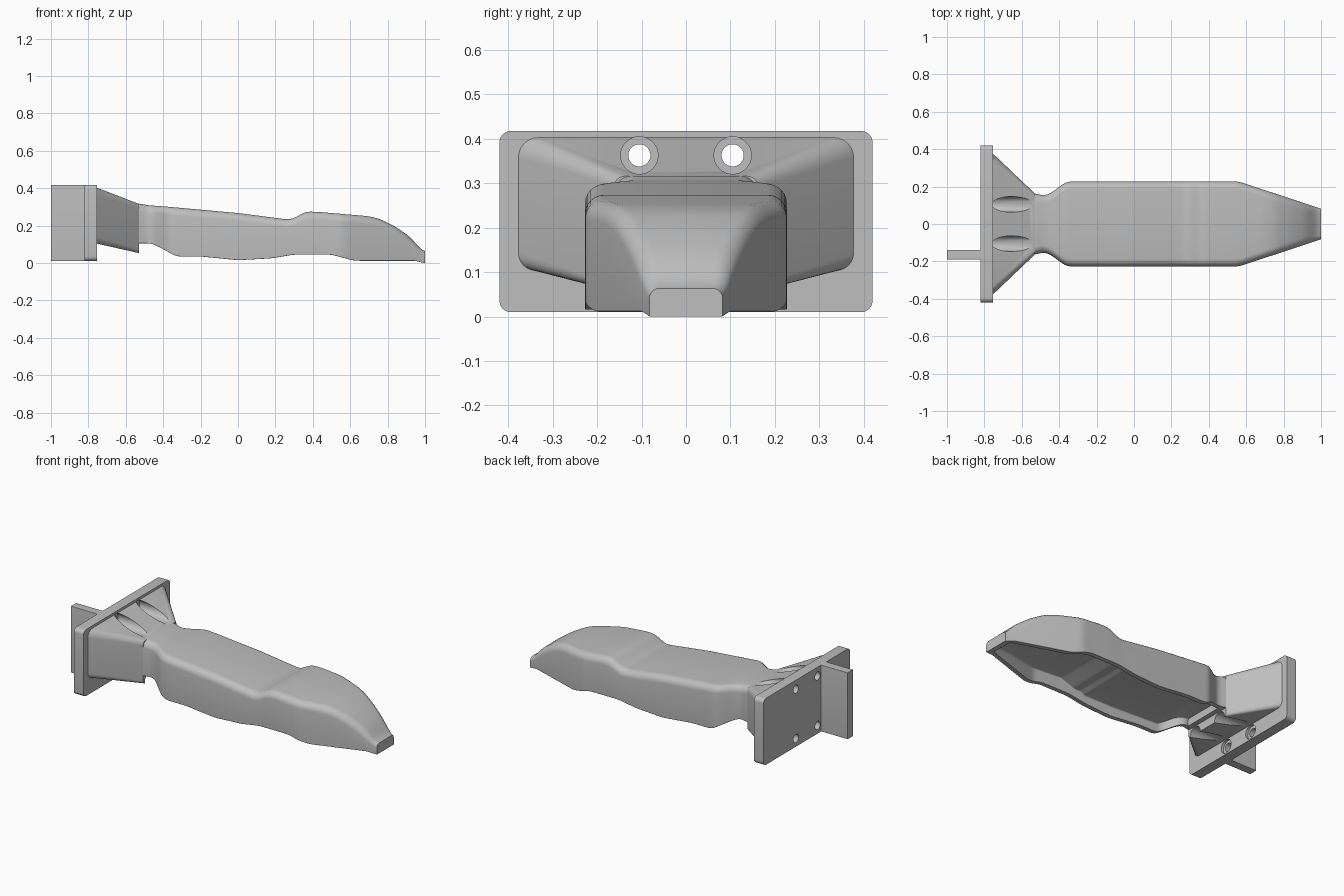
import bpy, bmesh, math
from math import sin, cos, pi

cube = bpy.data.objects.get("Cube")
if cube:
    bpy.data.objects.remove(cube, do_unlink=True)

grey = bpy.data.materials.new("plastic_grey")
grey.use_nodes = True
COLOR = (0.52, 0.52, 0.52, 1)
grey.diffuse_color = COLOR
grey.node_tree.nodes["Principled BSDF"].inputs["Base Color"].default_value = COLOR


def loft(name, rings):
    """Skin a list of matching closed rings and cap both ends."""
    bm = bmesh.new()
    rows = [[bm.verts.new(p) for p in ring] for ring in rings]
    n = len(rows[0])
    for a, b in zip(rows, rows[1:]):
        for i in range(n):
            j = (i + 1) % n
            bm.faces.new((a[i], a[j], b[j], b[i]))
    bm.faces.new(rows[0][::-1])
    bm.faces.new(rows[-1])
    bmesh.ops.recalc_face_normals(bm, faces=bm.faces)
    mesh = bpy.data.meshes.new(name)
    bm.to_mesh(mesh)
    bm.free()
    obj = bpy.data.objects.new(name, mesh)
    bpy.context.collection.objects.link(obj)
    mesh.materials.append(grey)
    return obj


def section(x, w, low, high, r_top, r_low, y=0):
    """Rounded rectangle across x with separate top and bottom radii."""
    pts = []
    corners = ((1, 1, r_top), (-1, 1, r_top), (-1, -1, r_low), (1, -1, r_low))
    for k, (sy, sz, r) in enumerate(corners):
        cz = high - r if sz > 0 else low + r
        for s in range(7):
            a = (k + s / 6) * pi / 2
            pts.append((x, y + sy * (w - r) + r * cos(a), cz + r * sin(a)))
    return pts


def cylinder(x0, x1, y, z, r):
    rings = [[(x, y + r * cos(i * pi / 16), z + r * sin(i * pi / 16))
              for i in range(32)] for x in (x0, x1)]
    return loft("hole_cutter", rings)


def cut(obj, cutter):
    mod = obj.modifiers.new("cut", "BOOLEAN")
    mod.operation = "DIFFERENCE"
    mod.solver = "EXACT"
    mod.object = cutter
    cutter.hide_render = True


def smooth(obj):
    """Apply the modifiers, then smooth while keeping sharp edges."""
    bpy.ops.object.select_all(action="DESELECT")
    obj.select_set(True)
    bpy.context.view_layer.objects.active = obj
    for mod in list(obj.modifiers):
        bpy.ops.object.modifier_apply(modifier=mod.name)
    bpy.ops.object.shade_smooth_by_angle(angle=math.radians(30))


def lerp(table, x):
    if x <= table[0][0]:
        return table[0][1]
    for (x0, v0), (x1, v1) in zip(table, table[1:]):
        if x <= x1:
            return v0 + (v1 - v0) * (x - x0) / (x1 - x0)
    return table[-1][1]


def soft(table, x):
    """Profile value with its corners eased."""
    return sum(lerp(table, x + d * 0.01) for d in (-2, -1, 0, 1, 2)) / 5


# Side and plan profiles of the body, and the ceiling of its shallow recess
TOP = [(-.54, .318), (-.51, .316), (-.49, .309), (-.4, .303), (0, .267), (.27, .232),
       (.3, .24), (.36, .274), (.42, .274), (.7, .25), (.76, .235), (.84, .195),
       (.92, .14), (.975, .075), (1, .06)]
LOW = [(-.54, .105), (-.46, .105), (-.42, .085), (-.33, .035), (-.2, .035), (0, .015),
       (.18, .025), (.3, .045), (.5, .045), (.62, .012), (.96, .012), (.98, 0), (1, 0)]
WIDE = [(-.54, .165), (-.52, .163), (-.5, .153), (-.46, .155), (-.36, .227),
        (.56, .227), (.97, .092), (1, .08)]
CEILING = [(-.5, .15), (-.42, .14), (-.33, .09), (0, .075), (.2, .075), (.23, .09),
           (.27, .09), (.37, .125), (.55, .115), (.8, .08), (.96, .05)]


def stations(start, end):
    steps = round((end - start) / 0.015)
    return [start + (end - start) * i / steps for i in range(steps + 1)]


def body_ring(x):
    low, high = soft(LOW, x), soft(TOP, x)
    return section(x, soft(WIDE, x), low, high, min(0.042, (high - low) * 0.35), 0.002)


# Long body with a recessed underside
body = loft("guard_body", [body_ring(x) for x in stations(-.535, 1)])
recess = loft("recess_cutter", [section(x, soft(WIDE, x) - .028, -.1, lerp(CEILING, x), .008, .002)
                                for x in stations(-.5, .96)])
cut(body, recess)

# Flared neck joining the body to the mounting plate
neck = loft("flared_neck", [section(-.76, .382, .105, .405, .045, .04),
                            section(-.53, .163, .053, .316, .025, .02)])

# Mounting plate and rear tab
plate = loft("mounting_plate", [section(x, .42, .01, .418, .026, .026) for x in (-.82, -.755)])
tab = loft("rear_tab", [section(x, .026, .01, .418, .002, .002, -.165) for x in (-1, -.815)])

# Screw holes with driver channels running along the neck
cutters = [recess]
for y in (-.105, .105):
    for z in (.363, .06):
        hole = cylinder(-.9, -.7, y, z, .025)
        channel = cylinder(-.77, -.5, y, z, .042)
        cut(plate, hole)
        cut(plate, channel)
        cut(neck, channel)
        cutters += [hole, channel]

for part in (body, neck, plate, tab):
    smooth(part)
for cutter in cutters:
    bpy.data.objects.remove(cutter, do_unlink=True)
